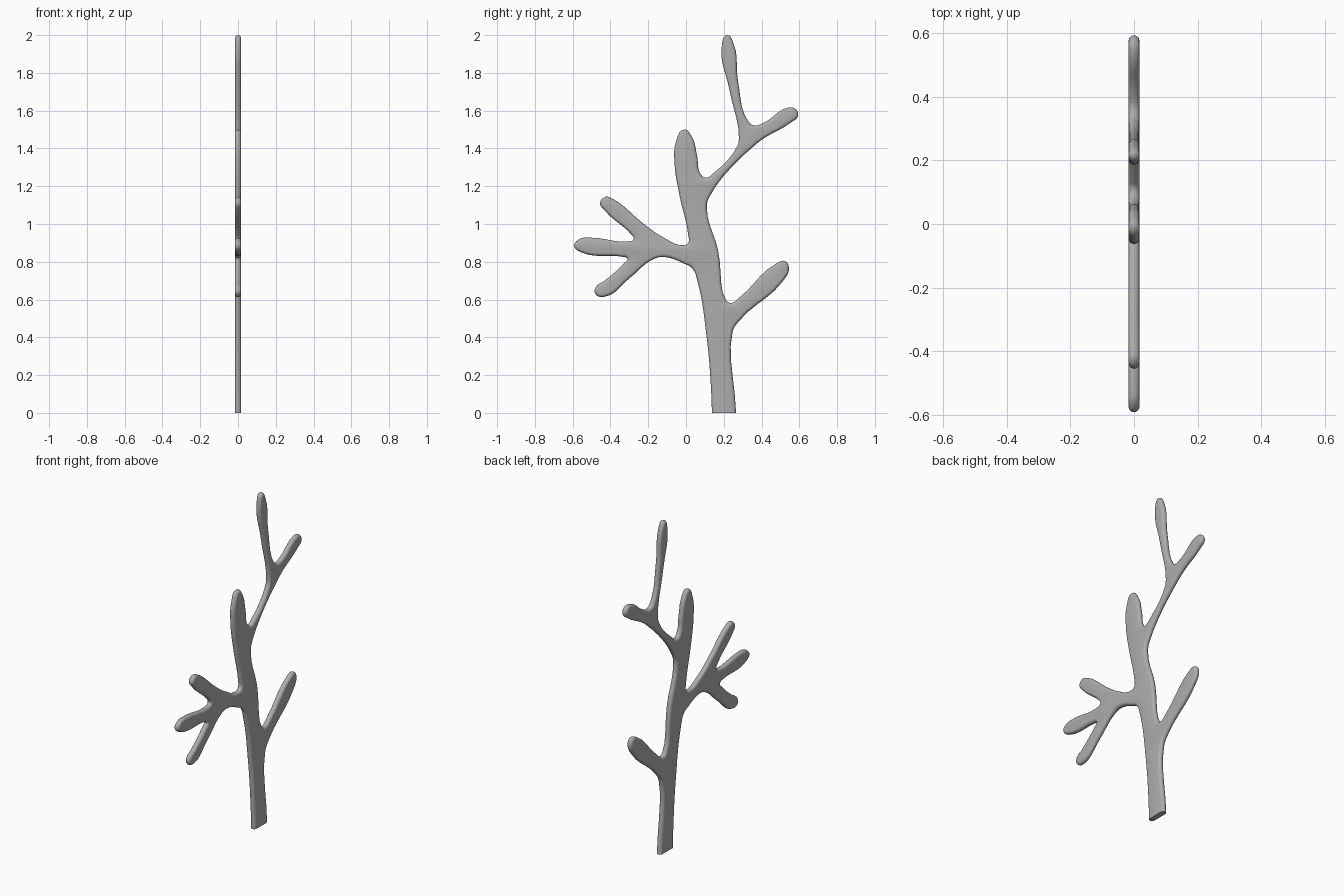
import bpy, bmesh, math
from mathutils import Matrix

if "Cube" in bpy.data.objects:
    bpy.data.objects.remove(bpy.data.objects["Cube"])

HALF = 0.017   # half thickness of the flat branch

# Outline of the branch as (y, z), clockwise from the foot
outline = [
    # trunk, front edge
    (.137, 0), (.13, .17), (.107, .42), (.06, .70), (.035, .763),
    # three-pronged front branch
    (-.01, .79), (-.115, .825), (-.17, .815), (-.30, .712), (-.434, .614), (-.48, .63),
    (-.475, .67), (-.435, .697), (-.33, .79), (-.31, .815), (-.34, .827),
    (-.56, .852), (-.592, .885), (-.565, .92), (-.52, .928), (-.31, .908), (-.277, .92),
    (-.29, .945), (-.434, 1.075), (-.455, 1.11), (-.43, 1.143), (-.395, 1.137),
    (-.22, .998), (-.13, .935), (-.01, .888), (.012, .90), (.012, .94),
    # main tip
    (-.035, 1.155), (-.06, 1.31), (-.053, 1.435), (-.01, 1.5), (.032, 1.46), (.058, 1.365),
    # forked top branch
    (.08, 1.26), (.106, 1.245), (.14, 1.265), (.27, 1.41), (.28, 1.455), (.23, 1.71),
    (.19, 1.95), (.217, 2.0), (.25, 1.96), (.275, 1.76), (.328, 1.545), (.36, 1.522),
    (.41, 1.535), (.545, 1.617), (.582, 1.607), (.592, 1.57), (.56, 1.54), (.38, 1.43),
    (.122, 1.14), (.11, 1.085),
    # low back branch
    (.17, .86), (.21, .60), (.238, .582), (.286, .614), (.476, .79), (.525, .803),
    (.545, .765), (.515, .70), (.28, .485), (.247, .43), (.265, 0),
]
# Run the foot below the floor so it can be cut off flat
outline = [(.137, -.1)] + outline + [(.267, -.1)]

# Filled smooth curve with rounded rim
curve = bpy.data.curves.new("branch_outline", "CURVE")
curve.dimensions = "2D"
curve.fill_mode = "BOTH"
curve.bevel_depth = HALF
curve.bevel_resolution = 3
curve.offset = -HALF
curve.resolution_u = 5
spline = curve.splines.new("BEZIER")
spline.bezier_points.add(len(outline) - 1)
spline.use_cyclic_u = True
for i, (point, (y, z)) in enumerate(zip(spline.bezier_points, outline)):
    point.co = (y, z, 0)
    kind = "VECTOR" if i in (0, len(outline) - 1) else "AUTO"
    point.handle_left_type = point.handle_right_type = kind
helper = bpy.data.objects.new("outline_helper", curve)
bpy.context.collection.objects.link(helper)
bpy.context.view_layer.update()
evaluated = helper.evaluated_get(bpy.context.evaluated_depsgraph_get())
mesh = bpy.data.meshes.new_from_object(evaluated)
bpy.data.objects.remove(helper)

# Stand the outline upright and cut the foot level
bm = bmesh.new()
bm.from_mesh(mesh)
bmesh.ops.transform(bm, verts=bm.verts,
                    matrix=Matrix(((0, 0, 1, 0), (1, 0, 0, 0), (0, 1, 0, 0), (0, 0, 0, 1))))
bmesh.ops.remove_doubles(bm, verts=bm.verts, dist=0.0002)
cut = bmesh.ops.bisect_plane(bm, geom=bm.verts[:] + bm.edges[:] + bm.faces[:],
                             plane_co=(0, 0, 0), plane_no=(0, 0, -1), clear_outer=True)
rim = [e for e in cut["geom_cut"] if isinstance(e, bmesh.types.BMEdge)]
bmesh.ops.holes_fill(bm, edges=rim, sides=0)
bmesh.ops.recalc_face_normals(bm, faces=bm.faces)
bm.to_mesh(mesh)
bm.free()

grey = bpy.data.materials.new("grey")
grey.diffuse_color = (.42, .42, .42, 1)
grey.use_nodes = True
grey.node_tree.nodes["Principled BSDF"].inputs["Base Color"].default_value = grey.diffuse_color
mesh.materials.clear()
mesh.materials.append(grey)

branch = bpy.data.objects.new("branch", mesh)
bpy.context.collection.objects.link(branch)
bpy.context.view_layer.objects.active = branch
branch.select_set(True)
bpy.ops.object.shade_smooth_by_angle(angle=math.radians(40))
